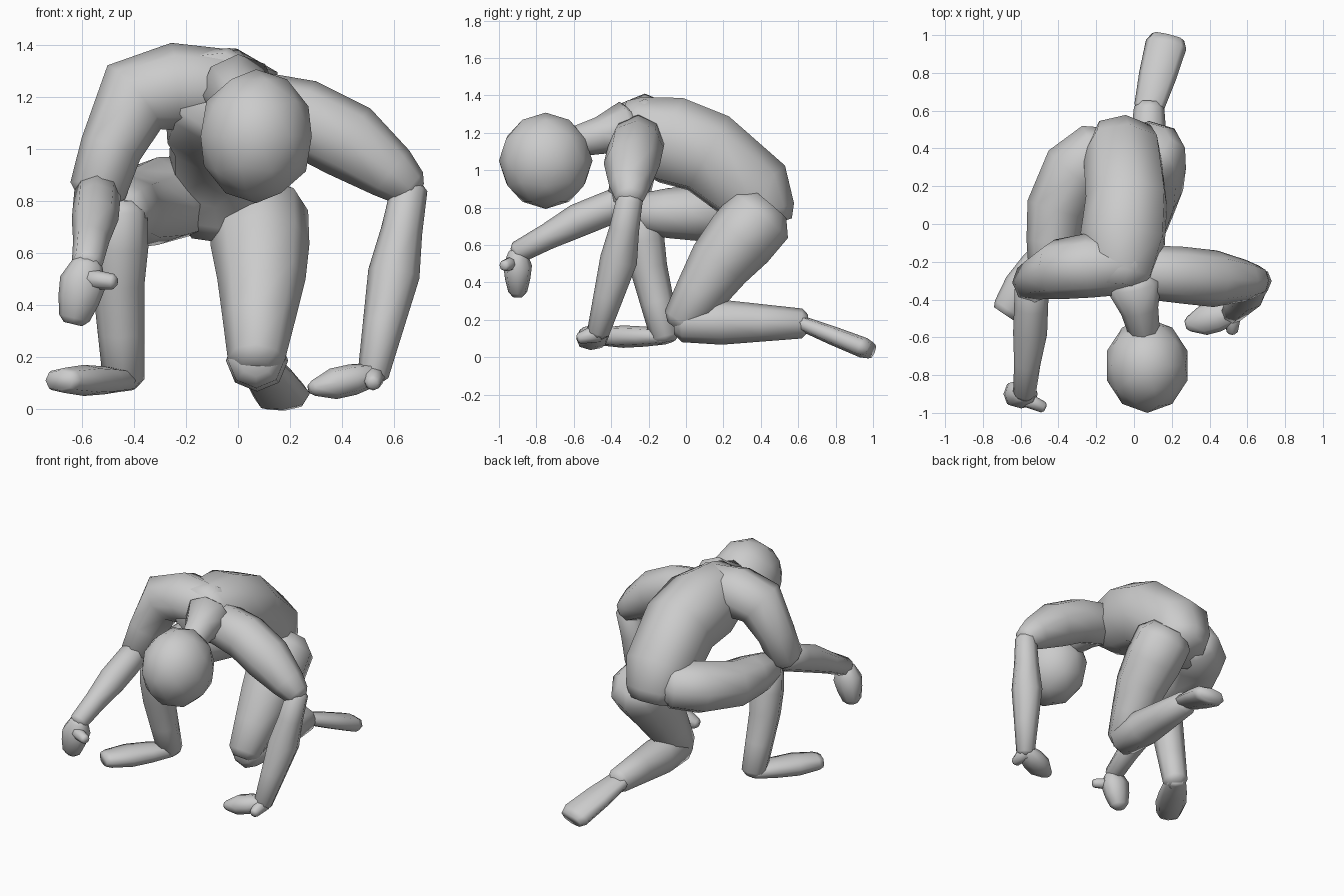
import bpy, bmesh, math
from mathutils import Vector

default_cube = bpy.data.objects.get("Cube")
if default_cube:
    bpy.data.objects.remove(default_cube, do_unlink=True)

SIDES = 8
ACROSS = Vector((1, 0, 0))
FORE_AFT = Vector((0, 1, 0))

grey = bpy.data.materials.new("matte grey")
grey.use_nodes = True
grey.diffuse_color = (.6, .6, .6, 1)
grey.node_tree.nodes["Principled BSDF"].inputs["Base Color"].default_value = grey.diffuse_color


def finish(name, bm):
    """Turn a bmesh into a smooth shaded grey object."""
    bmesh.ops.recalc_face_normals(bm, faces=bm.faces)
    for face in bm.faces:
        face.smooth = True
    mesh = bpy.data.meshes.new(name)
    bm.to_mesh(mesh)
    bm.free()
    mesh.materials.append(grey)
    body_part = bpy.data.objects.new(name, mesh)
    bpy.context.collection.objects.link(body_part)


def point_on(joints, fraction):
    """Find the point at a fraction of the way through a chain of joints."""
    place = fraction * (len(joints) - 1)
    index = min(int(place), len(joints) - 2)
    return joints[index].lerp(joints[index + 1], place - index)


def soften(value, power):
    """Push a sine or cosine outwards, so a power below one squares the ring."""
    return math.copysign(abs(value) ** power, value)


def skin(name, joints, girths, depth=1, width_axis=ACROSS, power=1, tip=.6):
    """Wrap evenly spaced elliptical rings round a chain and round off both ends."""
    joints = [Vector(joint) for joint in joints]
    steps = len(girths) - 1
    points = [point_on(joints, i / steps) for i in range(steps + 1)]

    # Smaller end rings make the rounded tips
    first_tip = points[0] + (points[0] - points[1]).normalized() * girths[0] * .4
    last_tip = points[-1] + (points[-1] - points[-2]).normalized() * girths[-1] * .4
    points = [first_tip, *points, last_tip]
    girths = [girths[0] * tip, *girths, girths[-1] * tip]

    bm = bmesh.new()
    rings = []
    for i, (point, girth) in enumerate(zip(points, girths)):
        previous = points[max(i - 1, 0)]
        following = points[min(i + 1, len(points) - 1)]
        along = ((following - point).normalized() + (point - previous).normalized()).normalized()
        wide = (width_axis - along * width_axis.dot(along)).normalized() * girth
        deep = along.cross(wide) * depth
        angles = [math.tau * k / SIDES for k in range(SIDES)]
        rings.append([bm.verts.new(point + wide * soften(math.cos(a), power)
                                   + deep * soften(math.sin(a), power)) for a in angles])
    for lower, upper in zip(rings, rings[1:]):
        for k in range(SIDES):
            bm.faces.new((lower[k - 1], lower[k], upper[k], upper[k - 1]))
    bm.faces.new(rings[0])
    bm.faces.new(rings[-1])
    finish(name, bm)


# Joints shared by neighbouring parts
right_elbow = Vector((-.54, -.31, .84))
right_wrist = Vector((-.58, -.9, .56))
left_elbow = Vector((.66, -.3, .85))
left_wrist = Vector((.52, -.47, .13))
left_knee = Vector((.07, -.02, .19))
left_ankle = Vector((.08, .62, .18))
right_knee = Vector((-.45, -.25, .77))
right_ankle = Vector((-.44, -.11, .11))

# Head
head = bmesh.new()
bmesh.ops.create_icosphere(head, subdivisions=2, radius=.25)
bmesh.ops.scale(head, verts=head.verts, vec=(.9, 1, 1.03))
bmesh.ops.translate(head, verts=head.verts, vec=(.07, -.75, 1.05))
finish("head", head)

# Torso, bent forward and rolled towards the left shoulder
skin("torso",
     [(-.06, .4, .76), (-.06, .35, .9), (-.04, .12, 1.09), (-.06, -.08, 1.16), (-.08, -.28, 1.21)],
     [.18, .21, .22, .23, .18], depth=1.05, width_axis=Vector((1, 0, -.25)), power=.8, tip=.8)
skin("neck", [(0, -.32, 1.22), (.06, -.6, 1.15)], [.15, .1, .08])

# Right arm, reaching forward with a hanging hand
skin("right_upper_arm",
     [(0, -.22, 1.23), (-.24, -.22, 1.24), (-.4, -.24, 1.2), (-.49, -.28, 1), right_elbow],
     [.15, .17, .16, .12, .11], width_axis=FORE_AFT)
skin("right_forearm", [right_elbow, (-.55, -.58, .73), right_wrist], [.09, .09, .09, .07, .06])
skin("right_hand", [right_wrist, (-.63, -.9, .35)], [.06, .09, .08, .06], depth=.85, power=.8)
skin("right_thumb", [(-.57, -.93, .5), (-.48, -.97, .49)], [.04, .03], width_axis=FORE_AFT)

# Left arm, propped on the ground
skin("left_upper_arm",
     [(0, -.25, 1.17), (.25, -.27, 1.12), (.43, -.29, 1.03), (.59, -.3, .91), left_elbow],
     [.14, .15, .15, .11, .08], width_axis=FORE_AFT)
skin("left_forearm", [left_elbow, (.6, -.36, .52), left_wrist], [.07, .08, .1, .08, .06])
skin("left_hand", [left_wrist, (.29, -.53, .08)], [.06, .08, .08, .04],
     depth=.75, width_axis=FORE_AFT, power=.8)
skin("left_thumb", [left_wrist, (.52, -.57, .1)], [.05, .03])

# Left leg, kneeling with the foot trailing behind
skin("left_thigh", [(.08, .4, .76), (.09, .18, .5), left_knee], [.19, .19, .17, .14, .11])
skin("left_shin", [left_knee, left_ankle], [.11, .12, .1, .08])
skin("left_foot", [left_ankle, (.17, .95, .05)], [.08, .1, .11], depth=.5, power=.8, tip=.8)

# Right leg, knee raised with the sole on the ground
skin("right_thigh",
     [(-.17, .4, .82), (-.31, .28, .8), (-.41, .08, .77), (-.43, -.1, .77), right_knee],
     [.16, .18, .16, .14, .11], depth=.95)
skin("right_shin", [right_knee, (-.46, -.2, .48), right_ankle], [.1, .11, .1, .09, .08])
skin("right_foot", [right_ankle, (-.67, -.45, .11)], [.07, .09, .1, .08],
     depth=.6, width_axis=Vector((1, -.8, 0)), power=.8, tip=.8)
